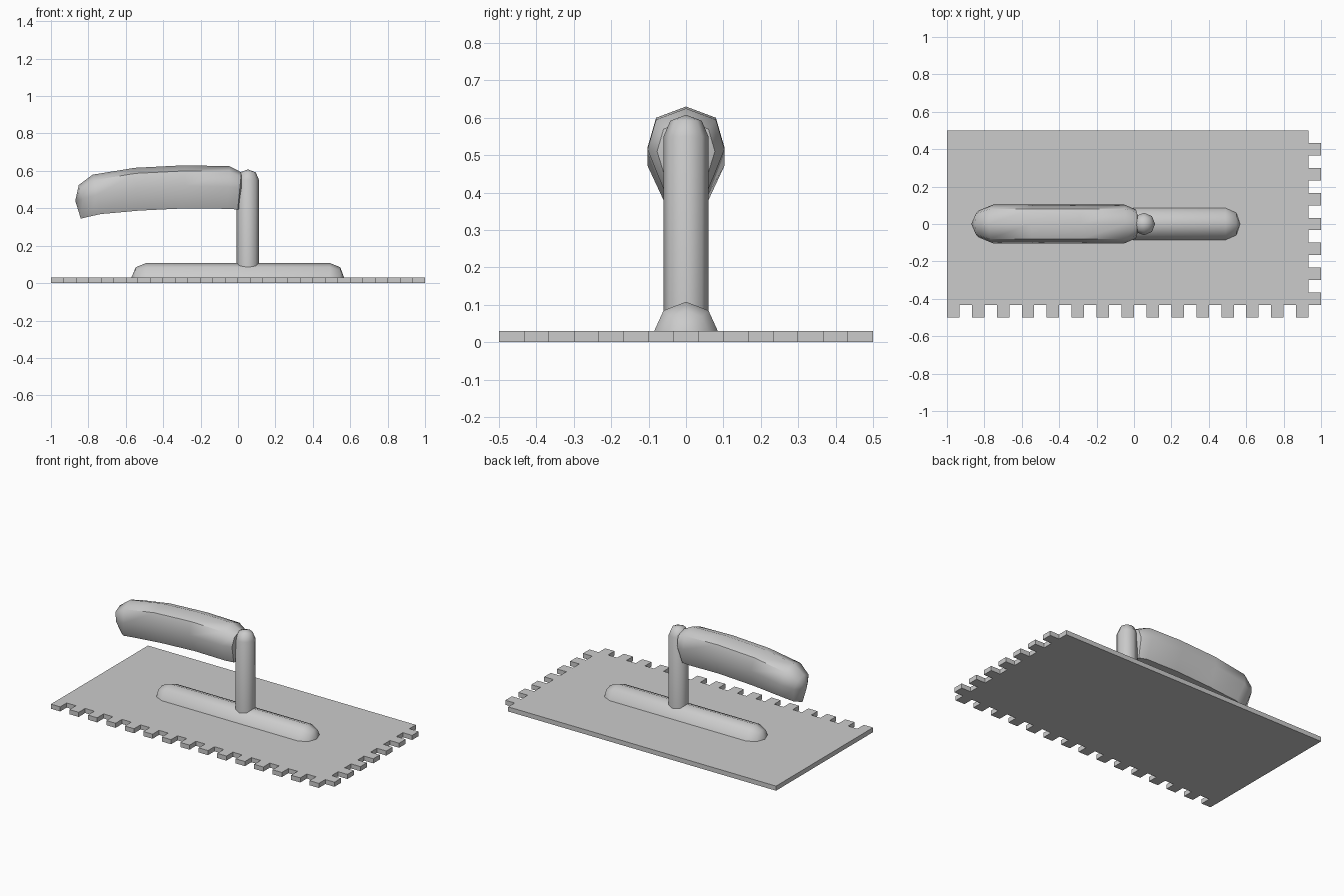
import bpy, bmesh
from math import sin, cos, pi, radians
from mathutils import Vector

cube = bpy.data.objects.get("Cube")
if cube:
    bpy.data.objects.remove(cube, do_unlink=True)

grey = bpy.data.materials.new("plain grey")
grey.use_nodes = True
colour = (0.6, 0.6, 0.6, 1)
grey.diffuse_color = colour
grey.node_tree.nodes["Principled BSDF"].inputs["Base Color"].default_value = colour


def finish(name, bm, smooth_angle=None):
    bmesh.ops.remove_doubles(bm, verts=bm.verts, dist=0.0005)
    bmesh.ops.recalc_face_normals(bm, faces=bm.faces)
    mesh = bpy.data.meshes.new(name)
    bm.to_mesh(mesh)
    bm.free()
    mesh.materials.append(grey)
    obj = bpy.data.objects.new(name, mesh)
    bpy.context.collection.objects.link(obj)
    if smooth_angle:
        bpy.ops.object.select_all(action="DESELECT")
        obj.select_set(True)
        bpy.context.view_layer.objects.active = obj
        bpy.ops.object.shade_smooth_by_angle(angle=radians(smooth_angle))
    return obj


def loft(name, rings, smooth_angle):
    """Skin closed rings of equal length and cap both ends."""
    bm = bmesh.new()
    loops = [[bm.verts.new(p) for p in ring] for ring in rings]
    n = len(loops[0])
    for a, b in zip(loops, loops[1:]):
        for i in range(n):
            j = (i + 1) % n
            bm.faces.new((a[i], a[j], b[j], b[i]))
    bm.faces.new(loops[0])
    bm.faces.new(loops[-1])
    return finish(name, bm, smooth_angle)


def mirrored(half):
    """Close a half section that starts on the centre line."""
    return half + [(-y, h) for y, h in reversed(half) if y > 0]


# Blade: one outline with square notches on the front and left edges
unit = 1 / 15
outline = [(-1, 0.5)]
for i in range(15):
    x = -1 + 2 * i * unit
    inner, outer = -0.5 + unit, -0.5
    if i:
        outline.append((x, inner))
    outline += [(x, outer), (x + unit, outer), (x + unit, inner)]
for i in range(7):
    y = -0.5 + unit + 2 * i * unit
    inner, outer = 1 - unit, 1
    if i:
        outline.append((inner, y))
    outline += [(outer, y), (outer, y + unit), (inner, y + unit)]
outline.append((1 - unit, 0.5))
bm = bmesh.new()
base = bm.faces.new([bm.verts.new((x, y, 0)) for x, y in outline])
top = bmesh.ops.extrude_face_region(bm, geom=[base])["geom"]
bmesh.ops.translate(bm, vec=(0, 0, 0.03), verts=[v for v in top if isinstance(v, bmesh.types.BMVert)])
finish("notched_blade", bm)

# Mounting rail: half-round bar with tapered ends
rail_section = mirrored([(0, 0.078), (0.06, 0.055), (0.085, 0)])
rail_ends = [(-0.57, 0), (-0.547, 0.7), (-0.49, 1), (0.49, 1), (0.547, 0.7), (0.567, 0)]
loft("mounting_rail",
     [[(x, s * y, 0.03 + s * h) for y, h in rail_section] for x, s in rail_ends], 50)

# Post: eight-sided column with a domed top
post_profile = [(0.06, 0.06), (0.06, 0.55), (0.042, 0.592), (0, 0.608)]
loft("handle_post",
     [[(0.053 + r * cos(k * pi / 4), r * sin(k * pi / 4), z) for k in range(8)]
      for r, z in post_profile], 50)

# Grip: arched bar, rounded above and narrowing to a flat underside
grip_section = mirrored([(0, 0.11), (0.08, 0.08), (0.103, 0), (0.055, -1)])
grip_path = [  # x, height of widest line, lean, end taper, depth below
    (-0.87, 0.44, 0.3, 0, 0.1),
    (-0.83, 0.45, 0.28, 0.7, 0.1),
    (-0.755, 0.472, 0.2, 1, 0.105),
    (-0.54, 0.507, 0.1, 1, 0.12),
    (-0.28, 0.52, 0.04, 1, 0.12),
    (-0.05, 0.515, -0.04, 1, 0.118),
    (0.01, 0.51, -0.1, 0.75, 0.117),
    (0.03, 0.507, -0.15, 0, 0.117),
]
rings = []
for x, z, lean, taper, depth in grip_path:
    ring = []
    for y, h in grip_section:
        h = h * taper if h >= 0 else h * depth
        ring.append(Vector((x - h * sin(lean), y * taper, z + h * cos(lean))))
    rings.append(ring)
bm_grip = loft("grip", rings, 50)
